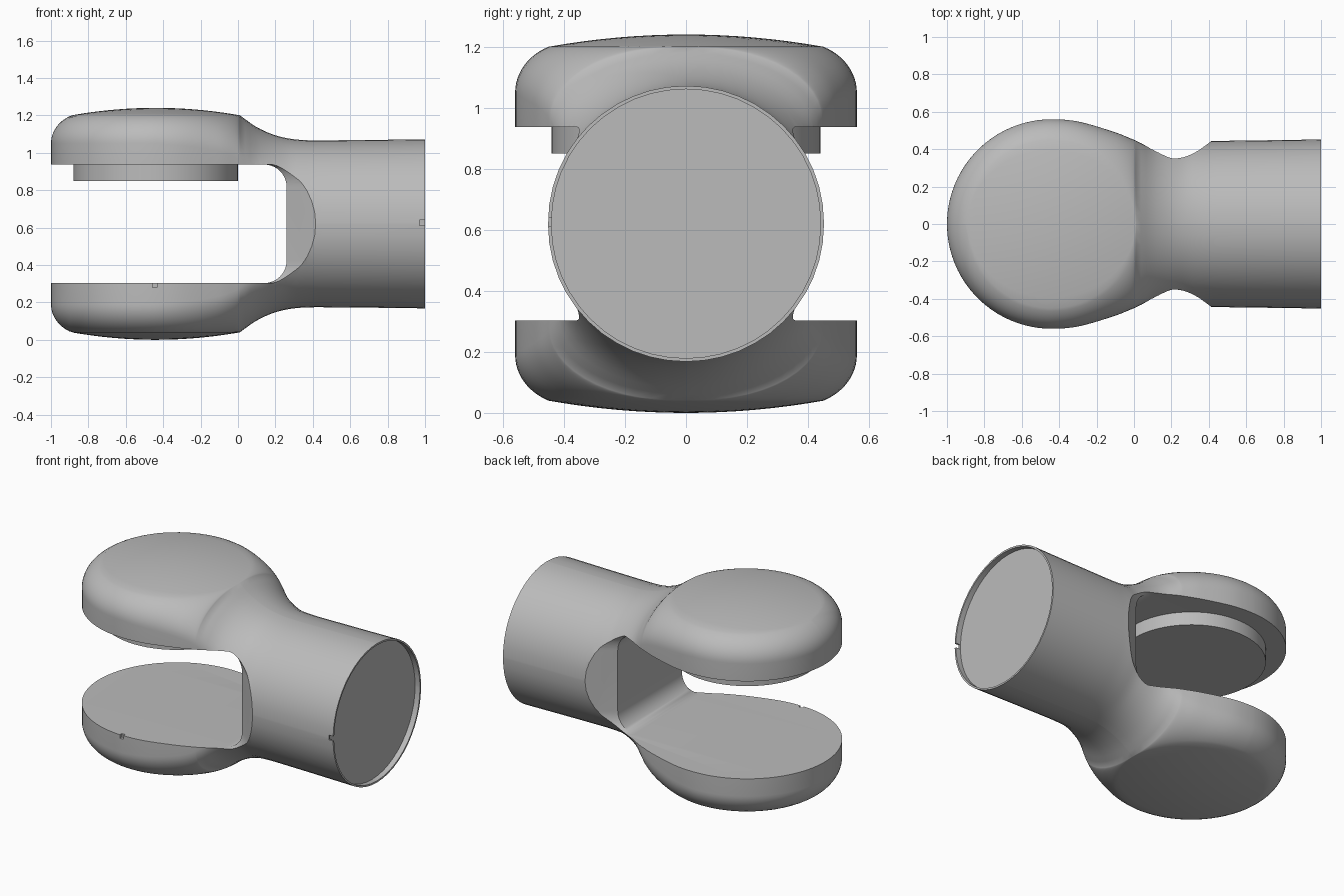
import bpy, bmesh, math

cube = bpy.data.objects.get("Cube")
if cube:
    bpy.data.objects.remove(cube)

MID = 0.62                      # height of the shaft axis
XC, RIM, CROWN = -0.44, 0.56, 0.45   # pad centre and radii

grey = bpy.data.materials.new("plain_grey")
grey.use_nodes = True
grey.diffuse_color = (0.5, 0.5, 0.5, 1)
grey.node_tree.nodes["Principled BSDF"].inputs["Base Color"].default_value = (0.5, 0.5, 0.5, 1)


def make(name, bm):
    bmesh.ops.recalc_face_normals(bm, faces=bm.faces)
    mesh = bpy.data.meshes.new(name)
    bm.to_mesh(mesh)
    bm.free()
    mesh.materials.append(grey)
    obj = bpy.data.objects.new(name, mesh)
    bpy.context.collection.objects.link(obj)
    return obj


def loft(name, rings):
    bm = bmesh.new()
    loops = [[bm.verts.new(p) for p in ring] for ring in rings]
    n = len(loops[0])
    for a, b in zip(loops, loops[1:]):
        for i in range(n):
            j = (i + 1) % n
            bm.faces.new((a[i], a[j], b[j], b[i]))
    bm.faces.new(loops[0])
    bm.faces.new(loops[-1])
    return make(name, bm)


def smooth_key(keys, x):
    """Smooth curve through a few (x, value) keys."""
    if x <= keys[0][0]:
        return keys[0][1]
    for i in range(len(keys) - 1):
        (x0, v0), (x1, v1) = keys[i], keys[i + 1]
        if x <= x1:
            p, q = keys[max(i - 1, 0)], keys[min(i + 2, len(keys) - 1)]
            m0 = (v1 - p[1]) / (x1 - p[0]) * (x1 - x0)
            m1 = (q[1] - v0) / (q[0] - x0) * (x1 - x0)
            t = (x - x0) / (x1 - x0)
            return ((2*t**3 - 3*t*t + 1) * v0 + (t**3 - 2*t*t + t) * m0
                    + (3*t*t - 2*t**3) * v1 + (t**3 - t*t) * m1)
    return keys[-1][1]


# Half width, half height and shoulder height along the body
WIDTH = [(-0.58, 0.548), (XC, RIM), (-0.3, 0.548), (-0.1, 0.49), (0, 0.45), (0.1, 0.41),
         (0.2, 0.43), (0.3, 0.445), (0.42, 0.444), (1, 0.452)]
HEIGHT = [(0.01, 0.58), (0.1, 0.517), (0.2, 0.473), (0.3, 0.452), (0.42, 0.446), (1, 0.452)]
SHOULDER = [(XC, 0.43), (-0.2, 0.405), (0, 0.35), (0.1, 0.25), (0.2, 0.1), (0.3, 0.005), (1, 0.005)]
ARC = math.radians(65)


def section(x, scale=1.0):
    d = abs(x - XC)
    c = max(math.sqrt(max(CROWN**2 - d*d, 0)), 0.001)
    if x < XC:
        w, arc = math.sqrt(RIM**2 - d*d), ARC
        c = min(c, w / 2) if d > CROWN else c
    else:
        w, arc = smooth_key(WIDTH, x), ARC + (math.pi/2 - ARC) * (1 - c / CROWN)
    top = smooth_key(HEIGHT, x)
    b = max(smooth_key(SHOULDER, x), 0.005)

    def dome(y):
        r = math.hypot(d, y)
        if r <= CROWN + 1e-6:
            return MID - 0.04 * (r / CROWN)**2
        if x < XC:
            ca = 1 - (1 - min((r - CROWN) / (RIM - CROWN), 1)) * (1 - math.cos(ARC))
            return b + (top - b) * math.sqrt(max(1 - ca*ca, 0)) / math.sin(ARC)
        return top

    quad = [(w, 0)]
    for k in range(13):
        a = arc * k / 12
        y = w - (w - c) * (1 - math.cos(a)) / (1 - math.cos(arc))
        quad.append((y, dome(y) if x < XC else b + (top - b) * math.sin(a) / math.sin(arc)))
    for k in range(1, 9):
        y = c * (1 - k / 8)
        quad.append((y, dome(y)))
    half = quad + [(-y, z) for y, z in reversed(quad[:-1])]
    ring = half + [(y, -z) for y, z in reversed(half[1:-1])]
    return [(x, y * scale, MID + z * scale) for y, z in ring]


# Forked body: two round pads flowing into a shaft
stations = [XC - RIM * math.cos(math.pi/2 * (k + 0.4) / 22) for k in range(22)]
stations += [XC + CROWN * math.sin(math.pi/2 * k / 18) for k in range(19)]
stations += [0.01 + 0.44 * k / 16 for k in range(1, 17)] + [0.7, 1.0]
rings = [section(x) for x in stations]
# Shallow recess with a thin lip at the shaft end
rings.append(section(1.0, 0.975))
rings.append([(0.965, y, z) for _, y, z in rings[-1]])
body = loft("forked_body", rings)

# Slot between the pads, with rounded inner corners and flared ends
R, END, GAP = 0.12, 0.26, 0.317
corner = [(END - R + R * math.sin(a), GAP - R + R * math.cos(a))
          for a in [math.pi/2 * k / 10 for k in range(11)]]
profile = corner + [(x, -z) for x, z in reversed(corner)]
slot_rings = []
for y in (-0.7, -0.33, 0.33, 0.7):
    flare = 1.36 * (abs(y) - 0.33)
    slot_rings.append([(-1.3, y, MID - GAP), (-1.3, y, MID + GAP)]
                      + [(x + flare, y, MID + z) for x, z in profile])
cutters = [loft("slot_cutter", slot_rings)]


# Small notches in the lower pad rim and the shaft lip
def box(name, centre, size):
    bm = bmesh.new()
    bmesh.ops.create_cube(bm, size=1)
    for v in bm.verts:
        v.co = [c + s * p for c, s, p in zip(centre, size, v.co)]
    return make(name, bm)


cutters.append(box("pad_notch_cutter", (-0.445, -0.56, 0.295), (0.024, 0.04, 0.03)))
cutters.append(box("lip_notch_cutter", (0.99, -0.455, 0.625), (0.04, 0.05, 0.03)))

bpy.context.view_layer.objects.active = body
for cutter in cutters:
    mod = body.modifiers.new("cut", 'BOOLEAN')
    mod.operation, mod.solver, mod.object = 'DIFFERENCE', 'EXACT', cutter
    bpy.ops.object.modifier_apply(modifier=mod.name)
    bpy.data.objects.remove(cutter)

# Round plug under the upper pad
bm = bmesh.new()
bmesh.ops.create_cone(bm, cap_ends=True, segments=64, radius1=0.44, radius2=0.44, depth=0.1)
bmesh.ops.translate(bm, verts=bm.verts, vec=(XC, 0, 0.9))
plug = make("pad_plug", bm)

bpy.ops.object.select_all(action='DESELECT')
for obj in (body, plug):
    obj.select_set(True)
bpy.context.view_layer.objects.active = body
bpy.ops.object.shade_smooth_by_angle(angle=math.radians(30))
